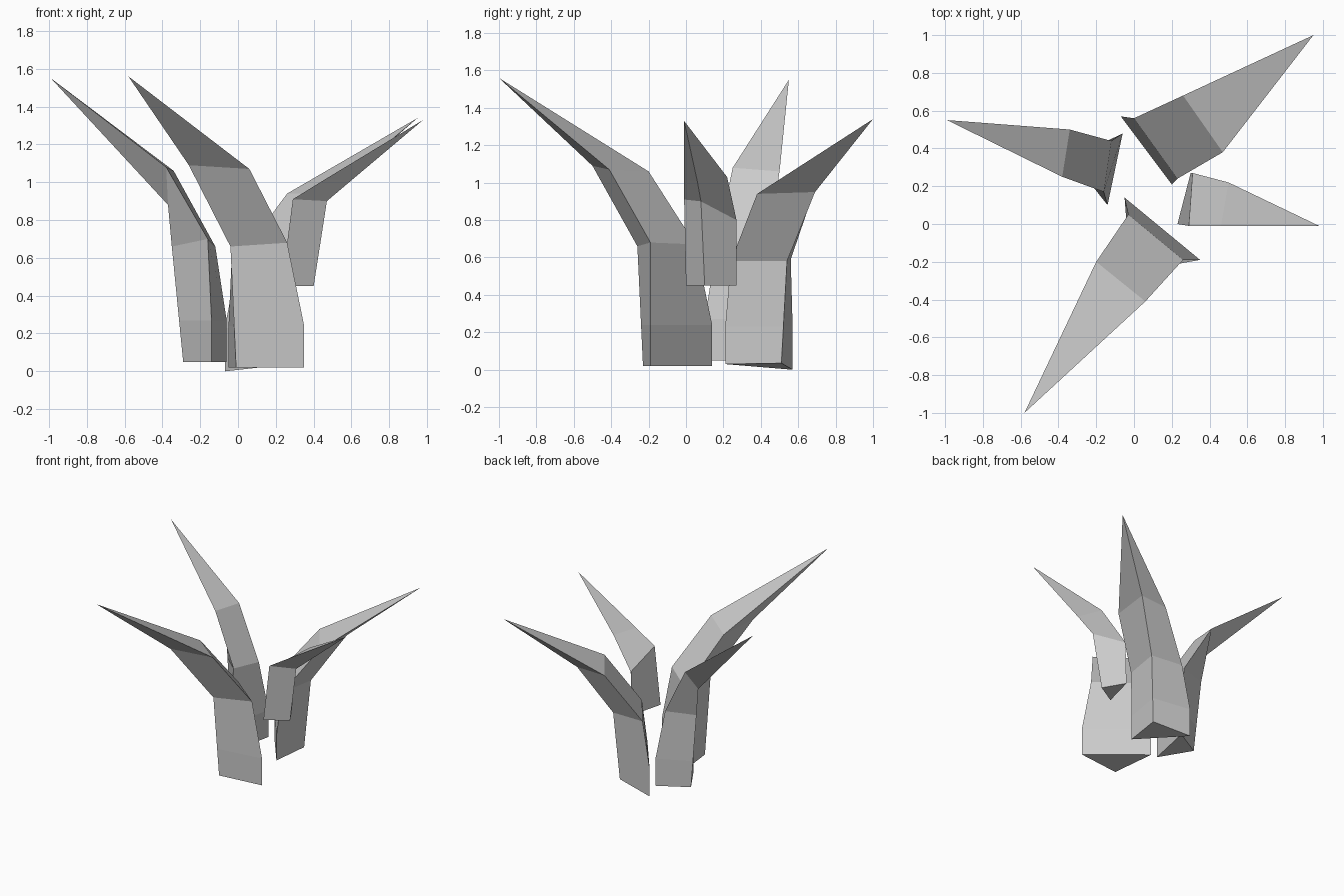
import bpy, bmesh
from mathutils import Vector

if "Cube" in bpy.data.objects:
    bpy.data.objects.remove(bpy.data.objects["Cube"])


def leaf(name, base, straight, mid, bend, tip):
    """Loft a three-sided leaf; each section is left edge, right edge, outer keel."""
    base, mid, bend = ([Vector(p) for p in s] for s in (base, mid, bend))
    sections = [base]
    if straight:  # upright lower stem: edges rise vertically to this height
        low = [Vector((p.x, p.y, straight)) for p in base[:2]]
        t = (straight - base[2].z) / (mid[2].z - base[2].z)
        sections.append(low + [base[2].lerp(mid[2], t)])
    sections += [mid, bend]

    bm = bmesh.new()
    rings = [[bm.verts.new(p) for p in s] for s in sections]
    bm.faces.new(rings[0])
    for a, b in zip(rings, rings[1:]):
        for i in range(3):
            j = (i + 1) % 3
            bm.faces.new((a[i], a[j], b[j], b[i]))
    end = bm.verts.new(tip)
    top = rings[-1]
    for i in range(3):
        bm.faces.new((top[i], top[(i + 1) % 3], end))
    bmesh.ops.recalc_face_normals(bm, faces=bm.faces)
    mesh = bpy.data.meshes.new(name)
    bm.to_mesh(mesh)
    bm.free()
    obj = bpy.data.objects.new(name, mesh)
    bpy.context.collection.objects.link(obj)


# Large leaf bending to the front
leaf("front_leaf",
     [(-.05, .14, .02), (.35, -.19, .02), (-.01, -.23, .02)], .24,
     [(-.03, .05, .67), (.26, -.19, .68), (-.04, -.26, .66)],
     [(-.20, -.20, 1.06), (.06, -.41, 1.07), (-.26, -.50, 1.09)],
     (-.58, -1.0, 1.56))

# Large leaf bending to the back right
leaf("back_leaf",
     [(-.07, .57, 0), (.20, .21, .03), (.24, .51, .035)], .23,
     [(0, .56, .59), (.23, .24, .58), (.28, .54, .58)],
     [(.26, .68, .94), (.47, .38, .94), (.50, .69, .95)],
     (.95, 1.0, 1.34))

# Leaf bending to the left
leaf("left_leaf",
     [(-.06, .48, .05), (-.14, .10, .05), (-.29, .35, .05)], .27,
     [(-.12, .44, .66), (-.16, .17, .70), (-.35, .365, .66)],
     [(-.34, .50, 1.06), (-.38, .25, 1.08), (-.37, .37, .88)],
     (-.99, .55, 1.55))

# Small raised leaf bending to the right
leaf("right_leaf",
     [(.30, .27, .45), (.23, 0, .45), (.40, .10, .45)], None,
     [(.31, .27, .80), (.29, -.01, .91), (.47, .08, .90)],
     [(.50, .22, 1.03), (.46, -.01, 1.015), (.60, .06, 1.01)],
     (.98, -.01, 1.33))
